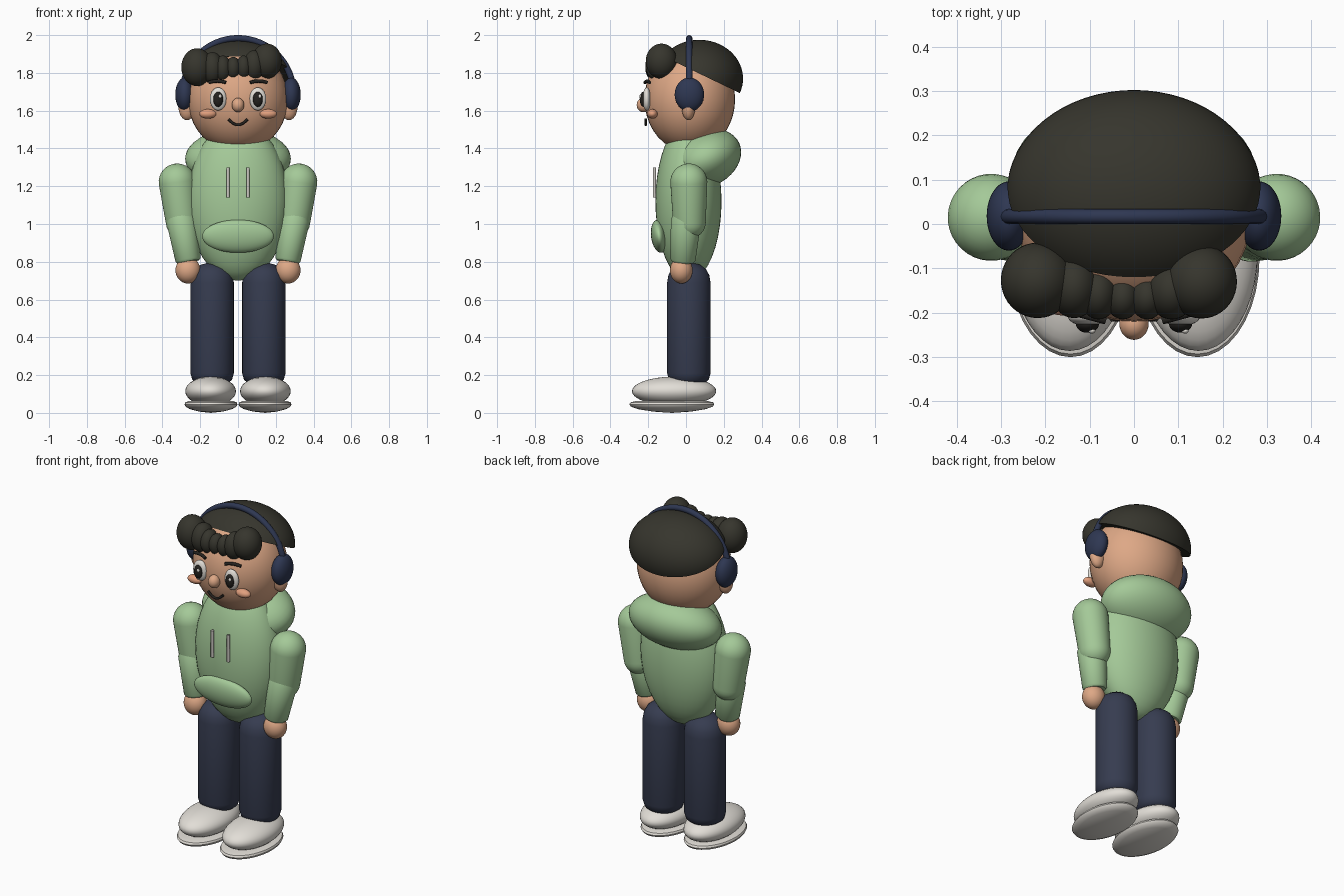
import bpy, bmesh, math
from mathutils import Matrix, Vector

cube = bpy.data.objects.get("Cube")
if cube:
    bpy.data.objects.remove(cube, do_unlink=True)


def material(name, rgb):
    lin = [((c / 255 + 0.055) / 1.055) ** 2.4 for c in rgb] + [1]
    m = bpy.data.materials.new(name)
    m.use_nodes = True
    m.diffuse_color = lin
    bsdf = next(n for n in m.node_tree.nodes if n.type == "BSDF_PRINCIPLED")
    bsdf.inputs["Base Color"].default_value = lin
    return m


skin = material("skin", (222, 168, 134))
blush = material("blush", (226, 160, 126))
hair = material("hair black", (54, 53, 45))
navy = material("headphone navy", (46, 55, 82))
denim = material("trouser blue", (54, 60, 80))
green = material("hoodie green", (164, 201, 152))
white = material("shoe white", (226, 222, 215))
cord = material("cord grey", (204, 200, 194))
ink = material("ink", (36, 34, 31))


def finish(name, bm, mat, angle=40):
    """Turn a bmesh into a smooth-shaded object."""
    bmesh.ops.recalc_face_normals(bm, faces=bm.faces)
    mesh = bpy.data.meshes.new(name)
    bm.to_mesh(mesh)
    bm.free()
    mesh.materials.append(mat)
    ob = bpy.data.objects.new(name, mesh)
    bpy.context.collection.objects.link(ob)
    bpy.ops.object.select_all(action="DESELECT")
    ob.select_set(True)
    bpy.context.view_layer.objects.active = ob
    bpy.ops.object.shade_smooth_by_angle(angle=math.radians(angle))
    return ob


def ball_mesh(loc, radii, tilt=0, segs=40):
    bm = bmesh.new()
    m = (Matrix.Translation(loc) @ Matrix.Rotation(math.radians(tilt), 4, "X")
         @ Matrix.Diagonal((*radii, 1)))
    bmesh.ops.create_uvsphere(bm, u_segments=segs, v_segments=segs // 2, radius=1, matrix=m)
    return bm


def ball(name, loc, radii, mat, tilt=0):
    return finish(name, ball_mesh(loc, radii, tilt), mat)


def lathe(name, profile, mat, matrix, segs=36):
    """Spin (radius, height) points around z, then place the result."""
    bm = bmesh.new()
    verts = [bm.verts.new((r, 0, z)) for r, z in profile]
    edges = [bm.edges.new(pair) for pair in zip(verts, verts[1:])]
    bmesh.ops.spin(bm, geom=verts + edges, cent=(0, 0, 0), axis=(0, 0, 1),
                   angle=math.tau, steps=segs)
    bmesh.ops.remove_doubles(bm, verts=bm.verts, dist=1e-4)
    bmesh.ops.transform(bm, matrix=matrix, verts=bm.verts)
    return finish(name, bm, mat)


def limb(name, a, b, ra, rb, mat):
    """Tapered capsule between two points."""
    a, b = Vector(a), Vector(b)
    d = b - a
    steps = [i * math.pi / 16 for i in range(9)]
    profile = [(ra * math.sin(t), -ra * math.cos(t)) for t in steps]
    profile += [(rb * math.cos(t), d.length + rb * math.sin(t)) for t in steps]
    place = Matrix.Translation(a) @ d.to_track_quat("Z", "Y").to_matrix().to_4x4()
    return lathe(name, profile, mat, place)


def tube(name, points, radius, mat):
    """Round tube along a path, as a mesh."""
    cu = bpy.data.curves.new(name, "CURVE")
    cu.dimensions = "3D"
    cu.bevel_depth = radius
    cu.bevel_resolution = 4
    cu.use_fill_caps = True
    sp = cu.splines.new("POLY")
    sp.points.add(len(points) - 1)
    for p, co in zip(sp.points, points):
        p.co = (*co, 1)
    cu.materials.append(mat)
    ob = bpy.data.objects.new(name, cu)
    bpy.context.collection.objects.link(ob)
    return ob


# Head and face
ball("head", (0, 0.02, 1.66), (0.265, 0.24, 0.28), skin)
ball("nose", (0, -0.225, 1.63), (0.033, 0.036, 0.038), skin)
smile = [(0.05 * t, -0.213, 1.525 + 0.03 * t * t) for t in [i / 8 - 1 for i in range(17)]]
tube("mouth", smile, 0.007, ink)

# Hair dome, cut along a plane that drops to the nape
bm = ball_mesh((0, 0.07, 1.77), (0.287, 0.232, 0.205), segs=64)
cut = bmesh.ops.bisect_plane(bm, geom=bm.verts[:] + bm.edges[:] + bm.faces[:],
                             plane_co=(0, 0, 1.83), plane_no=(0, 0.48, 1), clear_inner=True)
rim = [e for e in cut["geom_cut"] if isinstance(e, bmesh.types.BMEdge)]
bmesh.ops.edgeloop_fill(bm, edges=rim)
finish("hair_dome", bm, hair)

# Curls across the forehead: x, y, z, width, depth, height
curls = [(-0.217, -0.127, 1.83, 0.083, 0.085, 0.1),
         (-0.135, -0.14, 1.825, 0.058, 0.072, 0.085),
         (-0.08, -0.155, 1.822, 0.045, 0.06, 0.07),
         (-0.025, -0.165, 1.825, 0.04, 0.05, 0.06),
         (0.03, -0.165, 1.83, 0.04, 0.05, 0.062),
         (0.085, -0.15, 1.84, 0.055, 0.065, 0.08),
         (0.152, -0.13, 1.862, 0.08, 0.083, 0.093)]
for i, c in enumerate(curls):
    ball(f"fringe_curl_{i + 1}", c[:3], c[3:], hair)

# Headphone band
arc = [(0.293 * math.cos(t), 0.017, 1.69 + 0.293 * math.sin(t))
       for t in [i * math.pi / 48 for i in range(49)]]
tube("headphone_band", arc, 0.017, navy)

# Hoodie body
ball("torso", (0, 0.013, 1.12), (0.266, 0.175, 0.42), green)
ball("hood", (0, 0.1, 1.345), (0.28, 0.2, 0.15), green, tilt=25)
ball("front_pocket", (0, -0.142, 0.935), (0.19, 0.043, 0.088), green, tilt=8)

for side, s in (("right", -1), ("left", 1)):
    # Face details
    ball(f"{side}_ear", (s * 0.27, 0.013, 1.62), (0.045, 0.036, 0.07), skin)
    ball(f"{side}_ear_cup", (s * 0.282, 0.018, 1.685), (0.05, 0.078, 0.09), navy)
    ball(f"{side}_eye", (s * 0.105, -0.208, 1.662), (0.044, 0.022, 0.061), white)
    ball(f"{side}_pupil", (s * 0.105, -0.225, 1.66), (0.026, 0.02, 0.04), ink)
    ball(f"{side}_eye_glint", (s * 0.105 + 0.01, -0.241, 1.676), (0.008, 0.006, 0.01), white)
    ball(f"{side}_cheek", (s * 0.16, -0.178, 1.583), (0.046, 0.028, 0.025), blush)
    brow = [(s * (0.11 + 0.045 * t), -0.205 + 0.012 * t, 1.757 - 0.008 * t * t)
            for t in (-1, -0.5, 0, 0.5, 1)]
    tube(f"{side}_eyebrow", brow, 0.009, ink)

    # Hoodie cord
    tube(f"{side}_cord", [(s * 0.053, -0.167, 1.14), (s * 0.053, -0.167, 1.3)], 0.009, cord)

    # Arm
    limb(f"{side}_upper_arm", (s * 0.322, 0.015, 1.222), (s * 0.295, 0.018, 1.01),
         0.098, 0.087, green)
    wrist = Vector((s * 0.262, -0.018, 0.8))
    elbow = Vector((s * 0.3, 0.0, 1.02))
    along = elbow - wrist
    place = Matrix.Translation(wrist) @ along.to_track_quat("Z", "Y").to_matrix().to_4x4()
    lathe(f"{side}_forearm", [(0, 0), (0.058, 0), (0.068, 0.012), (0.08, along.length),
                              (0.06, along.length + 0.05), (0, along.length + 0.07)],
          green, place)
    ball(f"{side}_hand", (s * 0.265, -0.025, 0.755), (0.066, 0.06, 0.07), skin)

    # Leg
    lathe(f"{side}_leg", [(0, 0.15), (0.08, 0.155), (0.105, 0.175), (0.115, 0.21),
                          (0.115, 0.69), (0.108, 0.73), (0.09, 0.762), (0.06, 0.784),
                          (0.03, 0.793), (0, 0.796)],
          denim, Matrix.Translation((s * 0.137, 0.015, 0)))

    # Shoe and sole
    ball(f"{side}_shoe", (s * 0.145, -0.063, 0.115), (0.134, 0.223, 0.077), white)
    lathe(f"{side}_sole", [(0, 0), (0.45, 0.007), (0.8, 0.02), (0.96, 0.033), (1, 0.045),
                           (0.97, 0.056), (0.85, 0.062), (0, 0.062)],
          white, Matrix.Translation((s * 0.143, -0.075, 0)) @ Matrix.Diagonal((0.14, 0.225, 1, 1)))
